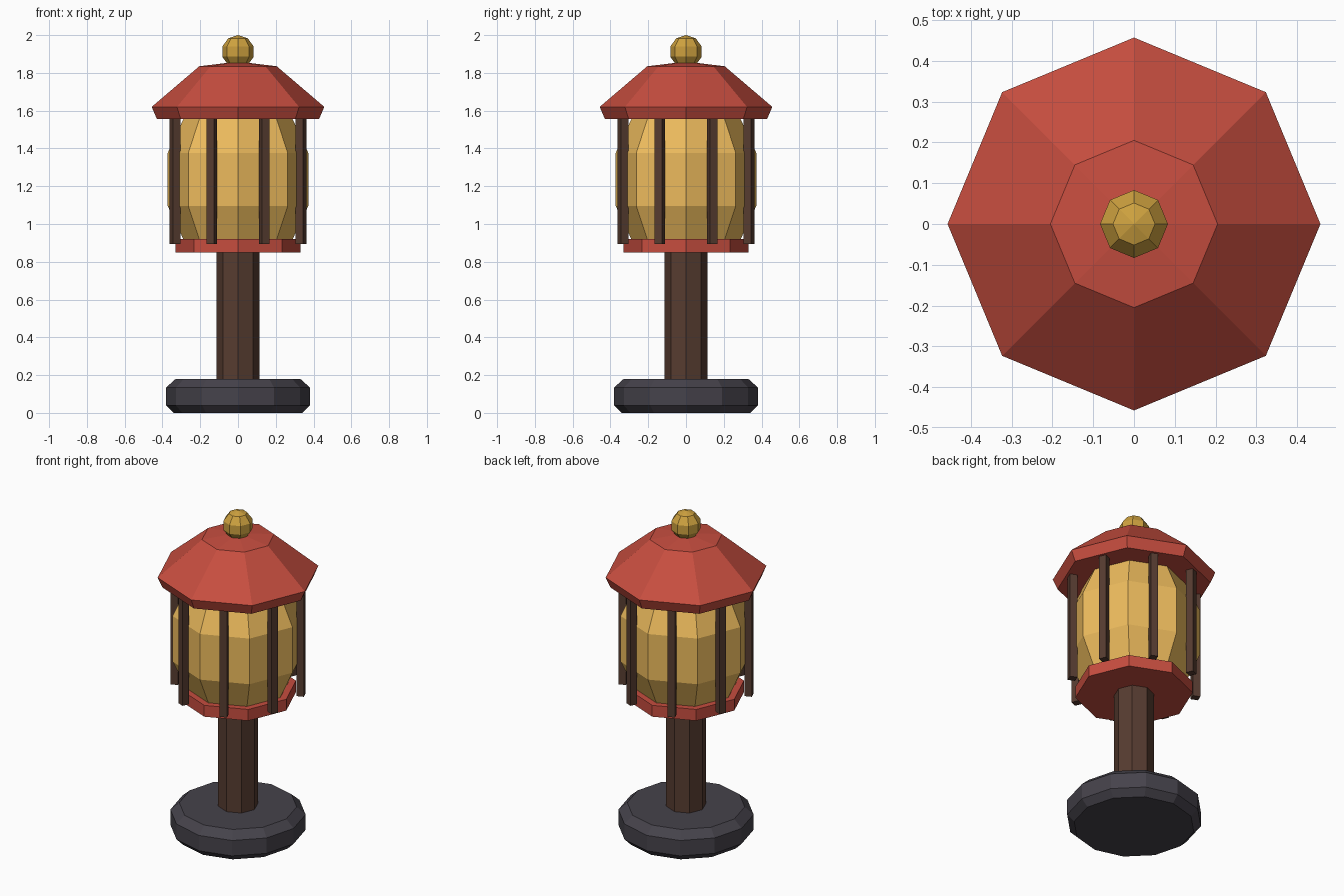
import bpy, bmesh
from math import cos, sin, tau
from mathutils import Matrix

if "Cube" in bpy.data.objects:
    bpy.data.objects.remove(bpy.data.objects["Cube"])


def material(name, r, g, b):
    m = bpy.data.materials.new(name)
    m.diffuse_color = (r, g, b, 1)
    m.use_nodes = True
    m.node_tree.nodes["Principled BSDF"].inputs["Base Color"].default_value = m.diffuse_color
    return m


RED = material("red_paint", 0.57, 0.075, 0.05)
WOOD = material("dark_wood", 0.095, 0.045, 0.03)
PAPER = material("warm_paper", 0.85, 0.5, 0.11)
GOLD = material("gold", 0.62, 0.36, 0.05)
STONE = material("dark_stone", 0.06, 0.055, 0.07)


def finish(name, bm, mat):
    bmesh.ops.recalc_face_normals(bm, faces=bm.faces)
    me = bpy.data.meshes.new(name)
    bm.to_mesh(me)
    bm.free()
    me.materials.append(mat)
    ob = bpy.data.objects.new(name, me)
    bpy.context.collection.objects.link(ob)
    return ob


def lathe(name, profile, sides, mat):
    """Faceted solid from (radius, z) rings, bottom to top; radius 0 is a tip."""
    bm = bmesh.new()
    rings = []
    for r, z in profile:
        n = sides if r else 1
        rings.append([bm.verts.new((r * cos(tau * i / sides), r * sin(tau * i / sides), z))
                      for i in range(n)])
    for a, b in zip(rings, rings[1:]):
        for i in range(sides):
            j = (i + 1) % sides
            if len(b) == 1:
                bm.faces.new((a[i], a[j], b[0]))
            else:
                bm.faces.new((a[i], a[j], b[j], b[i]))
    for ring in (rings[0], rings[-1]):
        if len(ring) > 1:
            bm.faces.new(ring)
    return finish(name, bm, mat)


# Bevelled foot and post
lathe("base", [(0.34, 0), (0.38, 0.04), (0.38, 0.135), (0.33, 0.18)], 12, STONE)
lathe("post", [(0.113, 0.16), (0.113, 0.87)], 8, WOOD)

# Lantern body sitting between collar and roof
lathe("collar", [(0.33, 0.85), (0.33, 0.92)], 8, RED)
lathe("lantern_body", [(0.28, 0.9), (0.372, 1.095), (0.372, 1.377), (0.28, 1.575)], 8, PAPER)
lathe("roof", [(0.43, 1.557), (0.457, 1.62), (0.205, 1.835), (0, 1.86)], 8, RED)

# Eight upright bars, one in front of each body face
for k in range(8):
    bm = bmesh.new()
    bmesh.ops.create_cube(bm, size=1, matrix=(
        Matrix.Rotation(tau * (k + 0.5) / 8, 4, 'Z')
        @ Matrix.Translation((0.361, 0, 1.235))
        @ Matrix.Diagonal((0.043, 0.043, 0.68, 1))))
    finish(f"bar_{k + 1}", bm, WOOD)

# Ball finial
bm = bmesh.new()
bmesh.ops.create_uvsphere(bm, u_segments=8, v_segments=5, radius=0.0875,
                          matrix=Matrix.Translation((0, 0, 1.9125)))
finish("finial", bm, GOLD)
